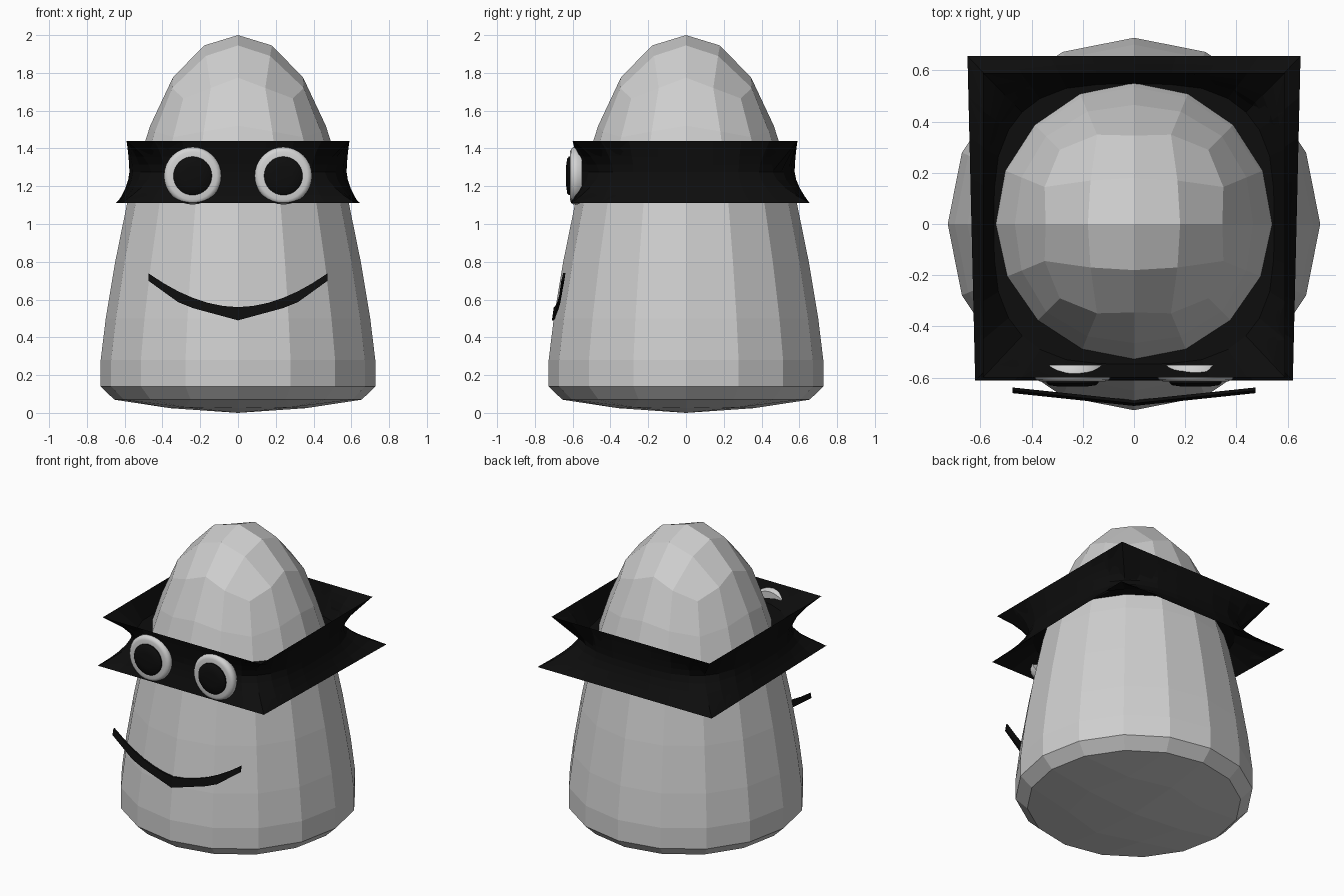
import bpy, bmesh, math
from mathutils import Matrix, Vector

if "Cube" in bpy.data.objects:
    bpy.data.objects.remove(bpy.data.objects["Cube"])


def material(name, rgb):
    m = bpy.data.materials.new(name)
    m.diffuse_color = (*rgb, 1)
    m.use_nodes = True
    m.node_tree.nodes["Principled BSDF"].inputs["Base Color"].default_value = m.diffuse_color
    return m


GREY = material("light grey", (0.62, 0.62, 0.62))
WHITE = material("eye white", (0.65, 0.65, 0.65))
BLACK = material("black", (0.004, 0.004, 0.004))


def finish(bm, name, mat, smooth=False):
    bmesh.ops.recalc_face_normals(bm, faces=bm.faces)
    me = bpy.data.meshes.new(name)
    bm.to_mesh(me)
    bm.free()
    ob = bpy.data.objects.new(name, me)
    bpy.context.collection.objects.link(ob)
    me.materials.append(mat)
    if smooth:
        for p in me.polygons:
            p.use_smooth = True
        bpy.context.view_layer.objects.active = ob
        ob.select_set(True)
        bpy.ops.object.shade_smooth_by_angle(angle=math.radians(40))
        ob.select_set(False)
    return ob


def bridge(bm, a, b):
    n = len(a)
    for i in range(n):
        bm.faces.new((a[i], a[(i + 1) % n], b[(i + 1) % n], b[i]))


def ring16(bm, r, z, r_corner=None, z_corner=None):
    """16 points; radius and height may differ towards the four diagonals."""
    rc = r if r_corner is None else r_corner
    zc = z if z_corner is None else z_corner
    out = []
    for i in range(16):
        a = i * math.tau / 16
        k = (1 - math.cos(4 * a)) / 2
        rad = r + (rc - r) * k
        out.append(bm.verts.new((rad * math.cos(a), rad * math.sin(a), z + (zc - z) * k)))
    return out


def grid_cap(bm, ring, r, z, r_corner, z_corner, z_mid):
    """Close a 16-point ring with a 4 x 4 quad grid."""
    inner = []
    for i in range(8):
        a = i * math.tau / 8
        rad, h = (r_corner, z_corner) if i % 2 else (r, z)
        inner.append(bm.verts.new((rad * math.cos(a), rad * math.sin(a), h)))
    mid = bm.verts.new((0, 0, z_mid))
    for q in range(4):
        s, o = 2 * q, 4 * q
        ax, co, nx = inner[s], inner[s + 1], inner[(s + 2) % 8]
        bm.faces.new((mid, ax, co, nx))
        bm.faces.new((ax, ring[o], ring[o + 1], co))
        bm.faces.new((co, ring[o + 1], ring[o + 2], ring[o + 3]))
        bm.faces.new((co, ring[o + 3], ring[(o + 4) % 16], nx))


# Body: faceted rounded cone
bm = bmesh.new()
rings = [ring16(bm, *p) for p in (
    (0.655, 0.07), (0.727, 0.14), (0.727, 0.28), (0.70, 0.50), (0.65, 0.80),
    (0.585, 1.12), (0.535, 1.30), (0.465, 1.52, 0.485, 1.46), (0.345, 1.775, 0.41, 1.665))]
for a, b in zip(rings, rings[1:]):
    bridge(bm, a, b)
grid_cap(bm, rings[0], 0.36, 0.025, 0.40, 0.03, 0.0)
grid_cap(bm, rings[-1], 0.18, 1.945, 0.24, 1.89, 2.0)
finish(bm, "body", GREY)

# Mask band: square rims, pinched at the waist, with a sunken top and underside
bm = bmesh.new()
N = 8  # segments per side


def square(hx_front, hx_back, y_front, y_back):
    """Points of a trapezoid, counter-clockwise from the front left corner."""
    c = [Vector((-hx_front, y_front)), Vector((hx_front, y_front)),
         Vector((hx_back, y_back)), Vector((-hx_back, y_back))]
    return [c[s].lerp(c[(s + 1) % 4], i / N) for s in range(4) for i in range(N)]


top_rim = square(0.59, 0.59, -0.60, 0.59)
low_rim = square(0.62, 0.65, -0.61, 0.655)
waist = []
for p in square(1, 1, -1, 1):
    a = math.atan2(p.y, p.x)
    rad = 0.575 + 0.075 * (1 - math.cos(4 * a)) / 2
    waist.append(Vector((rad * math.cos(a), rad * math.sin(a))))


def loop(rim, t, z):
    return [bm.verts.new((*w.lerp(p, t), z)) for w, p in zip(waist, rim)]


levels = []
for s in (-1, -0.75, -0.5, -0.25, 0, 0.25, 0.5, 0.75, 1):
    rim = top_rim if s > 0 else low_rim
    levels.append(loop(rim, abs(s) ** 1.6, 1.275 + 0.165 * s))
for a, b in zip(levels, levels[1:]):
    bridge(bm, a, b)
for edge, base, tilt in ((levels[-1], 1.285, -0.07), (levels[0], 1.23, 0)):
    inner = [bm.verts.new((w.x * 0.95, w.y * 0.95, base + tilt * w.y)) for w in waist]
    bridge(bm, edge, inner)
    bm.faces.new(inner)
finish(bm, "mask_band", BLACK)


# Eyes: rounded white discs with slightly domed black pupils
def lathe_disc(name, x, profile, mat):
    bm = bmesh.new()
    n, prev = 32, None
    for r, y in profile:
        cur = [bm.verts.new((x + r * math.cos(i * math.tau / n), y,
                             1.255 + r * math.sin(i * math.tau / n))) for i in range(n)]
        if prev:
            bridge(bm, prev, cur)
        else:
            bm.faces.new(cur)
        prev = cur
    bm.faces.new(prev)
    finish(bm, name, mat, True)


for side, x in (("left", -0.24), ("right", 0.24)):
    lathe_disc(side + "_eye", x, ((0.14, -0.55), (0.152, -0.575), (0.152, -0.595), (0.143, -0.608),
                                  (0.128, -0.614), (0.09, -0.612)), WHITE)
    lathe_disc(side + "_pupil", x, ((0.102, -0.59), (0.102, -0.62), (0.092, -0.629),
                                    (0.05, -0.635)), BLACK)

# Mouth: thin curved strip, angular below and smooth above
bm = bmesh.new()
prev = None
for i in range(13):
    u = i / 6 - 1
    x, v = 0.475 * u, abs(u)
    upper = 0.56 + 0.18 * v ** 1.9
    lower = 0.49 + 0.08 * v / 0.62 if v < 0.62 else 0.57 + 0.13 * (v - 0.62) / 0.38
    y = -0.71 + 0.05 * v
    cur = [bm.verts.new(p) for p in ((x, y, lower), (x, y + 0.01, upper),
                                     (x, y + 0.022, upper), (x, y + 0.012, lower))]
    if prev:
        bridge(bm, prev, cur)
    else:
        bm.faces.new(cur)
    prev = cur
bm.faces.new(prev)
finish(bm, "mouth", BLACK)
